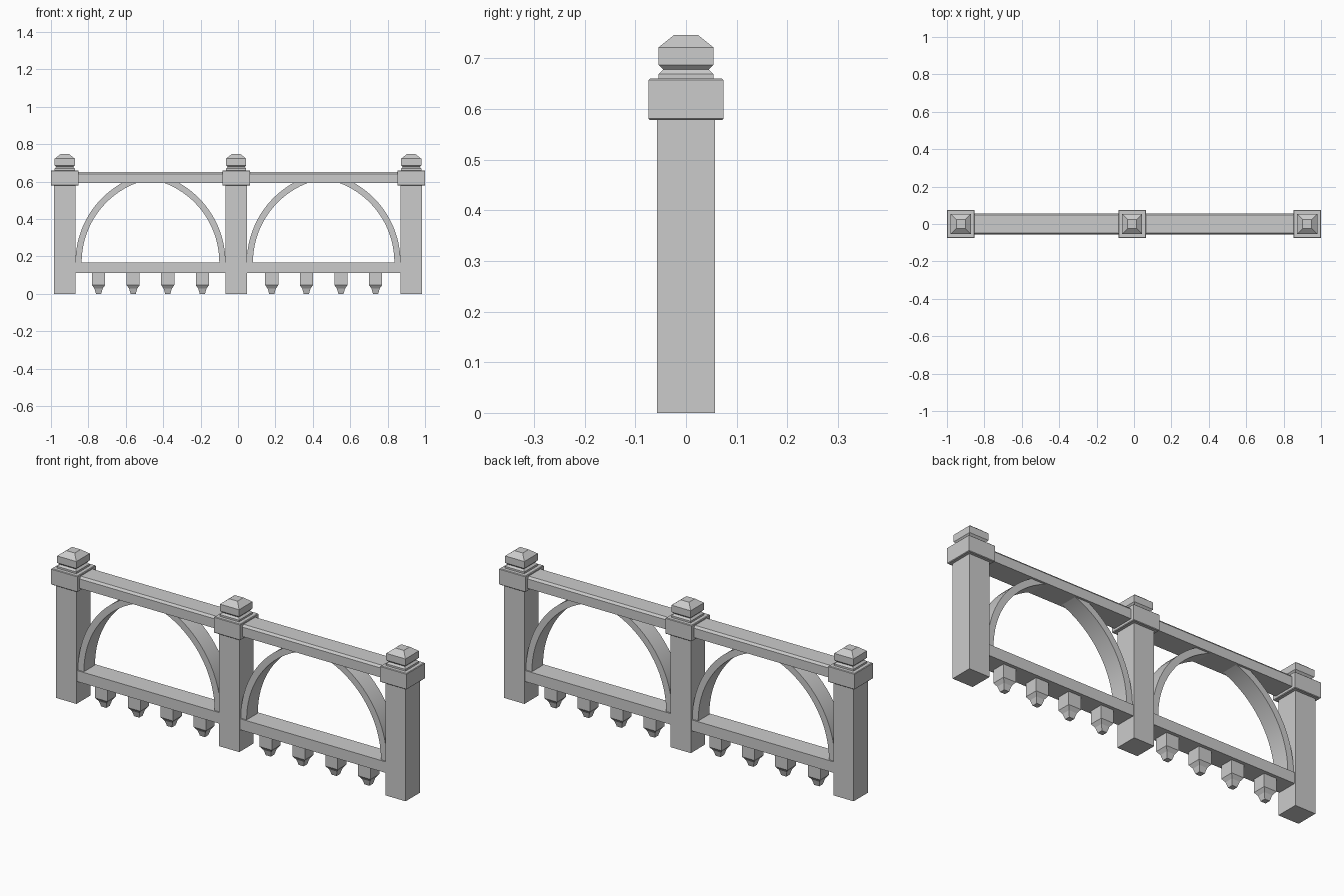
import bpy
import bmesh
from math import sin, cos, asin

if "Cube" in bpy.data.objects:
    bpy.data.objects.remove(bpy.data.objects["Cube"], do_unlink=True)

stone = bpy.data.materials.new("grey_stone")
stone.use_nodes = True
STONE = (0.6, 0.6, 0.6, 1)
stone.diffuse_color = STONE
stone.node_tree.nodes["Principled BSDF"].inputs["Base Color"].default_value = STONE


def add_object(name, bm):
    bmesh.ops.recalc_face_normals(bm, faces=bm.faces[:])
    mesh = bpy.data.meshes.new(name)
    bm.to_mesh(mesh)
    bm.free()
    mesh.materials.append(stone)
    obj = bpy.data.objects.new(name, mesh)
    bpy.context.collection.objects.link(obj)
    return obj


def square_turning(name, x, profile):
    """Stack square rings from (half width, height) pairs."""
    bm = bmesh.new()
    rings = [[bm.verts.new((x + sx * h, sy * h, z))
              for sx, sy in ((-1, -1), (1, -1), (1, 1), (-1, 1))]
             for h, z in profile]
    for low, high in zip(rings, rings[1:]):
        for i in range(4):
            j = (i + 1) % 4
            bm.faces.new((low[i], low[j], high[j], high[i]))
    bm.faces.new(rings[0])
    bm.faces.new(rings[-1])
    return add_object(name, bm)


def rail(name, x0, x1, section):
    """Run a (y, z) cross-section from x0 to x1."""
    bm = bmesh.new()
    start, end = [[bm.verts.new((x, y, z)) for y, z in section] for x in (x0, x1)]
    bm.faces.new(start)
    bm.faces.new(end)
    n = len(section)
    for i in range(n):
        j = (i + 1) % n
        bm.faces.new((start[i], start[j], end[j], end[i]))
    return add_object(name, bm)


SPRING, RADIUS, THICK, DEPTH = 0.168, 0.454, 0.033, 0.045


def arch_brace(name, mid, half, side, steps=18):
    """Curved brace rising from the lower rail into the top rail."""
    centre = half - THICK - RADIUS
    last = asin(0.43 / RADIUS)
    bm = bmesh.new()
    rings = []
    for i in range(steps + 1):
        a = last * i / steps
        rings.append([bm.verts.new((mid + side * (centre + r * cos(a)), y, SPRING + r * sin(a)))
                      for r, y in ((RADIUS, -DEPTH), (RADIUS + THICK, -DEPTH),
                                   (RADIUS + THICK, DEPTH), (RADIUS, DEPTH))])
    for p, q in zip(rings, rings[1:]):
        for i in range(4):
            j = (i + 1) % 4
            bm.faces.new((p[i], p[j], q[j], q[i]))
    bm.faces.new(rings[0])
    bm.faces.new(rings[-1])
    obj = add_object(name, bm)
    bpy.ops.object.select_all(action="DESELECT")
    obj.select_set(True)
    bpy.context.view_layer.objects.active = obj
    bpy.ops.object.shade_smooth_by_angle(angle=0.6)


# Posts with collars and faceted finials
POST = 0.057
posts = {"right": -0.926, "middle": -0.01, "left": 0.926}
for side, x in posts.items():
    square_turning(side + "_post", x, [(POST, 0), (POST, 0.585)])
    square_turning(side + "_collar", x, [(0.071, 0.578), (0.074, 0.581),
                                         (0.074, 0.657), (0.071, 0.66)])
    square_turning(side + "_finial", x, [(0.054, 0.655), (0.054, 0.669), (0.045, 0.678),
                                         (0.054, 0.687), (0.054, 0.722), (0.024, 0.746)])

# Bays between the posts: rails, arch braces and hanging pendants
top_section = [(-0.056, 0.592), (0.056, 0.592), (0.056, 0.64),
               (0.047, 0.651), (-0.047, 0.651), (-0.056, 0.64)]
low_section = [(-0.052, 0.112), (0.052, 0.112), (0.052, 0.168), (-0.052, 0.168)]
pendant = [(0.035, 0.115), (0.035, 0.046), (0.022, 0.028), (0.014, 0)]
for bay, a, b in (("right", "right", "middle"), ("left", "middle", "left")):
    x0, x1 = posts[a] + POST, posts[b] - POST
    mid, half = (x0 + x1) / 2, (x1 - x0) / 2
    rail(bay + "_top_rail", x0 - 0.01, x1 + 0.01, top_section)
    rail(bay + "_lower_rail", x0 - 0.01, x1 + 0.01, low_section)
    for side, label in ((-1, "right"), (1, "left")):
        arch_brace(f"{bay}_bay_{label}_brace", mid, half, side)
    for i in range(4):
        square_turning(f"{bay}_pendant_{i + 1}", mid + (i - 1.5) * 0.185, pendant)
